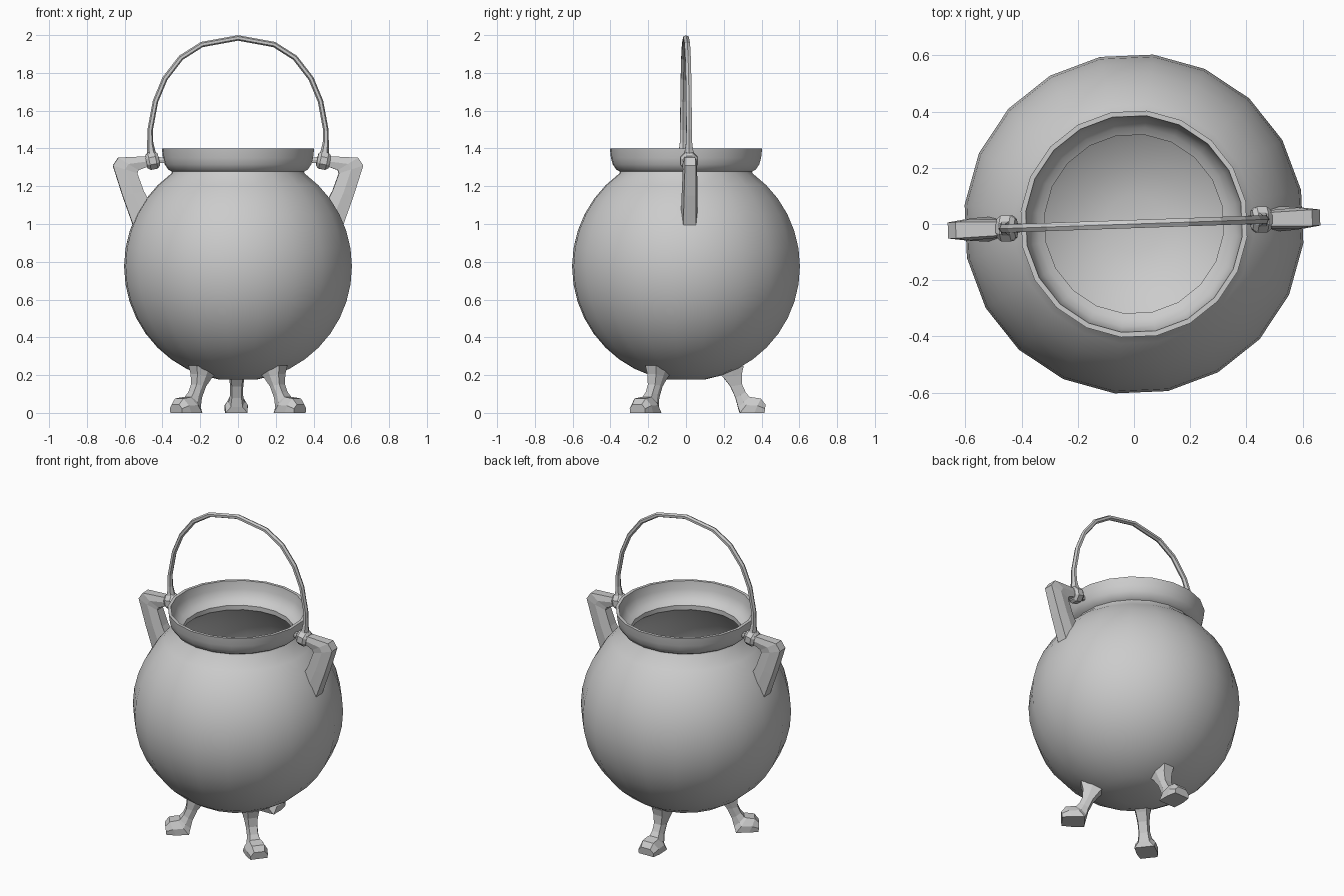
import bpy, bmesh
from math import sin, cos, pi, radians, sqrt, acos
from mathutils import Vector, Matrix

if "Cube" in bpy.data.objects:
    bpy.data.objects.remove(bpy.data.objects["Cube"])

TILT = radians(2)  # whole pot is turned slightly about z


def make(name, bm, turn=0.0, smooth=False):
    bmesh.ops.recalc_face_normals(bm, faces=bm.faces)
    me = bpy.data.meshes.new(name)
    bm.to_mesh(me)
    bm.free()
    me.transform(Matrix.Rotation(turn, 4, 'Z'))
    ob = bpy.data.objects.new(name, me)
    bpy.context.collection.objects.link(ob)
    if smooth:
        bpy.ops.object.select_all(action='DESELECT')
        ob.select_set(True)
        bpy.context.view_layer.objects.active = ob
        bpy.ops.object.shade_smooth_by_angle(angle=radians(35))
    return ob


def loft(rings):
    """Skin between rings of equal point count, capped at both ends."""
    bm = bmesh.new()
    vs = [[bm.verts.new(p) for p in r] for r in rings]
    n = len(vs[0])
    for a, b in zip(vs, vs[1:]):
        for i in range(n):
            j = (i + 1) % n
            bm.faces.new((a[i], a[j], b[j], b[i]))
    bm.faces.new(vs[0])
    bm.faces.new(vs[-1])
    return bm


def hex_section(inner, outer, w, win=0.75, wout=0.7, mid=0.5):
    """Six-sided section between two (radius, z) points, w = half width."""
    a, b = Vector((inner[0], 0, inner[1])), Vector((outer[0], 0, outer[1]))
    y = Vector((0, w, 0))
    m = a.lerp(b, mid)
    return [a - y * win, a + y * win, m + y, b + y * wout, b - y * wout, m - y]


# Pot: outer sphere, flared rim, inner sphere, all as one revolved profile
CZ, RO, RI, SIDES = 0.775, 0.607, 0.57, 20


def arc(r, end_radius, n):
    top = pi - acos(sqrt(r * r - end_radius ** 2) / r)
    return [(r * sin(top * i / n), CZ - r * cos(top * i / n)) for i in range(1, n + 1)]


profile = arc(RO, 0.355, 16)
profile += [(0.352, 1.277), (0.372, 1.288), (0.390, 1.315), (0.400, 1.35), (0.406, 1.40),
            (0.388, 1.40), (0.382, 1.35), (0.368, 1.315), (0.345, 1.29), (0.320, 1.275)]
profile += arc(RI, 0.320, 14)[::-1]
pot = loft([[(r * cos(2 * pi * k / SIDES), r * sin(2 * pi * k / SIDES), z)
             for k in range(SIDES)] for r, z in profile])
make("pot", pot, radians(-6.5), smooth=True)

# Legs: curved shank with a chunky clawed foot
leg = [((0.17, 0.215), (0.305, 0.25), 0.050),
       ((0.20, 0.185), (0.295, 0.205), 0.042),
       ((0.235, 0.14), (0.297, 0.15), 0.035),
       ((0.262, 0.08), (0.315, 0.11), 0.034),
       ((0.275, 0.03), (0.335, 0.085), 0.042)]
foot = [((0.285, 0.0), (0.348, 0.083), 0.060),
        ((0.36, 0.0), (0.395, 0.076), 0.062),
        ((0.415, 0.0), (0.420, 0.045), 0.052)]
for name, ang in (("back_leg", 91.5), ("front_left_leg", 218), ("front_right_leg", 322)):
    rings = [hex_section(*s) for s in leg]
    rings += [hex_section(*s, win=0.97, wout=0.6) for s in foot]
    make(name, loft(rings), radians(ang))

# Side brackets: thin pin at the rim, square corner, arm running into the pot
bracket = [((0.385, 1.325), (0.385, 1.352), 0.014),
           ((0.44, 1.32), (0.44, 1.355), 0.017),
           ((0.48, 1.303), (0.48, 1.359), 0.032),
           ((0.528, 1.285), (0.635, 1.351), 0.038),
           ((0.534, 1.268), (0.663, 1.31), 0.038),
           ((0.50, 1.175), (0.612, 1.15), 0.042),
           ((0.45, 1.08), (0.555, 0.99), 0.045)]
for name, turn in (("right_bracket", 0), ("left_bracket", pi)):
    make(name, loft([hex_section(*s, wout=0.75) for s in bracket]), TILT + turn)

# Bail handle: six-sided rod following an arch, thicker at its ends
half = [(0.455, 1.355, 0.034), (0.460, 1.385, 0.026), (0.465, 1.43, 0.019),
        (0.465, 1.50, 0.017), (0.437, 1.65, 0.017), (0.387, 1.77, 0.017),
        (0.302, 1.88, 0.017), (0.192, 1.95, 0.017), (0.0, 1.985, 0.017)]
path = half + [(-x, z, r) for x, z, r in half[-2::-1]]
rings = []
for i, (x, z, r) in enumerate(path):
    p, q = path[max(i - 1, 0)], path[min(i + 1, len(path) - 1)]
    t = Vector((q[0] - p[0], 0, q[1] - p[1])).normalized()
    side = Vector((t.z, 0, -t.x))
    rings.append([Vector((x, 0, z)) + side * (r * 0.85 * cos(k * pi / 3))
                  + Vector((0, r * sin(k * pi / 3), 0)) for k in range(6)])
make("bail_handle", loft(rings), TILT)

# Collars where the bail hooks over the bracket pins
collar = [(-0.034, 0.036), (-0.018, 0.050), (0.018, 0.050), (0.034, 0.036)]
lean = Matrix.Translation((0.453, 0, 1.335)) @ Matrix.Rotation(radians(12), 4, 'Y')
for name, turn in (("right_collar", 0), ("left_collar", pi)):
    rings = [[lean @ Vector((x, r * cos((k + .5) * pi / 4), r * sin((k + .5) * pi / 4)))
              for k in range(8)] for x, r in collar]
    make(name, loft(rings), TILT + turn)
